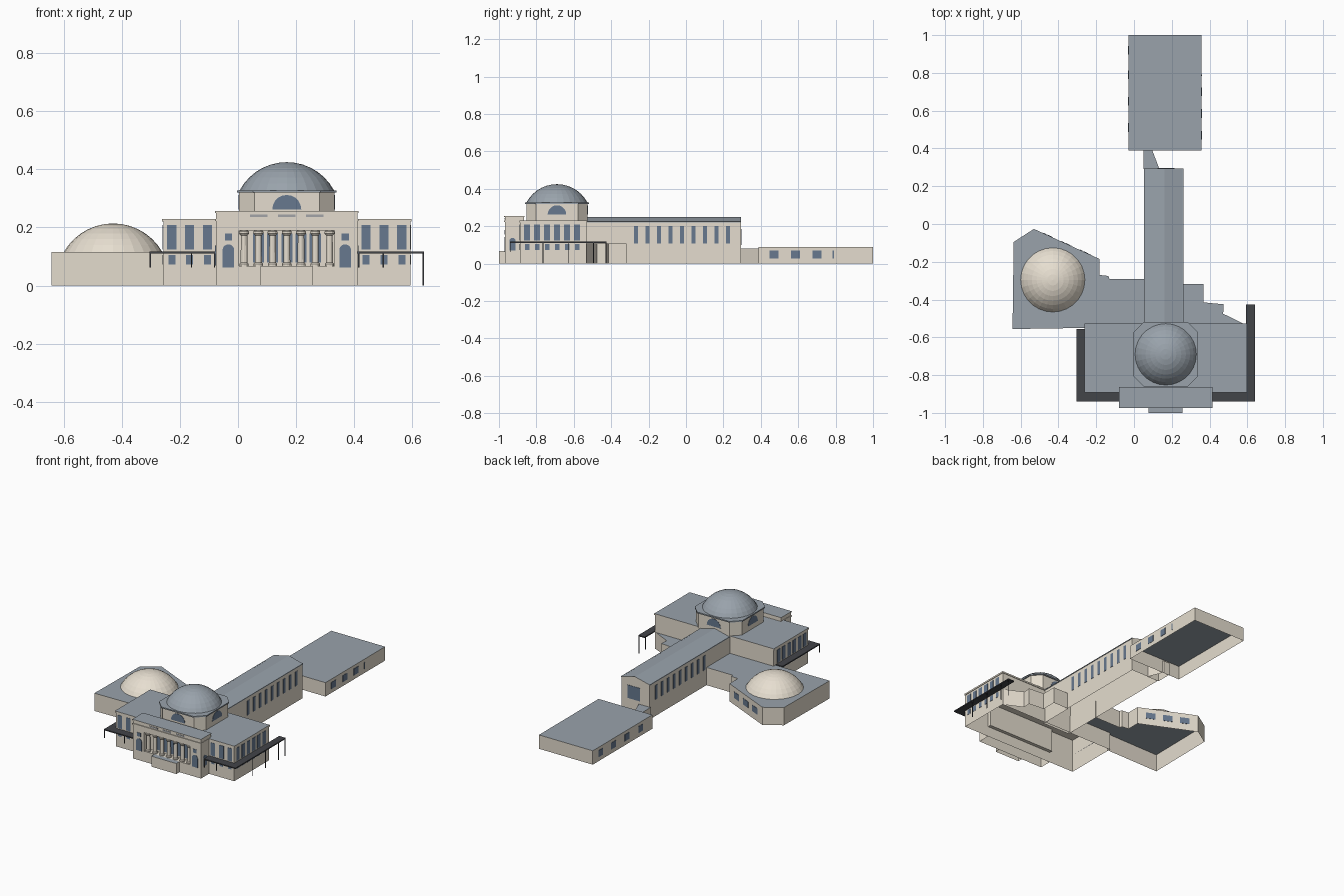
import bpy, bmesh, math
from mathutils import Vector, Matrix

old = bpy.data.objects.get("Cube")
if old:
    bpy.data.objects.remove(old, do_unlink=True)


def material(name, *rgb):
    m = bpy.data.materials.new(name)
    m.use_nodes = True
    m.diffuse_color = (*rgb, 1)
    m.node_tree.nodes["Principled BSDF"].inputs["Base Color"].default_value = (*rgb, 1)
    return m


STONE = material("limestone", 0.78, 0.72, 0.62)
ROOF = material("grey_roof", 0.32, 0.365, 0.41)
CREAM = material("cream_dome", 0.82, 0.755, 0.65)
GLASS = material("blue_glass", 0.135, 0.19, 0.275)
DARK = material("dark_metal", 0.055, 0.058, 0.066)
PANEL = material("grey_panel", 0.36, 0.37, 0.39)


def finish(name, bm, mats):
    bmesh.ops.recalc_face_normals(bm, faces=bm.faces[:])
    # Upward faces take the second material when there is one
    if len(mats) > 1:
        for f in bm.faces:
            f.normal_update()
            f.material_index = 1 if f.normal.z > 0.5 else 0
    mesh = bpy.data.meshes.new(name)
    bm.to_mesh(mesh)
    bm.free()
    for m in mats:
        mesh.materials.append(m)
    ob = bpy.data.objects.new(name, mesh)
    bpy.context.collection.objects.link(ob)


def extrude(bm, points, offset):
    face = bm.faces.new([bm.verts.new(p) for p in points])
    res = bmesh.ops.extrude_face_region(bm, geom=[face], use_keep_orig=True)
    new = [v for v in res["geom"] if isinstance(v, bmesh.types.BMVert)]
    bmesh.ops.translate(bm, verts=new, vec=offset)


def open_floor(bm):
    """Remove the ground face, leaving a hollow shell."""
    for f in [f for f in bm.faces if all(v.co.z == 0 for v in f.verts)]:
        bm.faces.remove(f)


def prism(name, outline, z0, z1, *mats):
    bm = bmesh.new()
    extrude(bm, [(x, y, z0) for x, y in outline], (0, 0, z1 - z0))
    open_floor(bm)
    finish(name, bm, mats)


def box(name, x0, x1, y0, y1, z0, z1, *mats):
    prism(name, [(x0, y0), (x1, y0), (x1, y1), (x0, y1)], z0, z1, *mats)


def panels(name, spots, angle, width, z0, z1, mat=GLASS, arch=False):
    """Thin plates on a wall whose outward normal points along angle."""
    n = Vector((math.cos(angle), math.sin(angle), 0))
    u = Vector((-n.y, n.x, 0))
    h = width / 2
    shape = [(-h, z0), (h, z0)]
    if arch:
        shape += [(h * math.cos(k * math.pi / 10), z1 - h + h * math.sin(k * math.pi / 10))
                  for k in range(11) if z1 - h > z0 or 0 < k < 10]
    else:
        shape += [(h, z1), (-h, z1)]
    bm = bmesh.new()
    for x, y in spots:
        o = Vector((x, y, 0)) + n * 0.0004
        extrude(bm, [o + u * a + Vector((0, 0, b)) for a, b in shape], n * 0.002)
    finish(name, bm, [mat])


def lathe(name, profile, centres, steps, mat):
    bm = bmesh.new()
    for x, y in centres:
        vs = [bm.verts.new((x + r, y, z)) for r, z in profile]
        es = [bm.edges.new(pair) for pair in zip(vs, vs[1:])]
        bmesh.ops.spin(bm, geom=vs + es, cent=(x, y, 0), axis=(0, 0, 1),
                       angle=math.tau, steps=steps)
    bmesh.ops.remove_doubles(bm, verts=bm.verts[:], dist=0.0002)
    finish(name, bm, [mat])


def dome(name, x, y, z, r, h, mat):
    R = (r * r + h * h) / (2 * h)
    top = math.asin(r / R)
    arc = [(R * math.sin(top * k / 7), z + h - R + R * math.cos(top * k / 7))
           for k in range(8)]
    lathe(name, arc, [(x, y)], 28, mat)


EAST, NORTH, WEST, SOUTH = 0, math.pi / 2, math.pi, -math.pi / 2
CX, CY = 0.168, -0.69

# Main block with cornice and flat roof
box("main_block", -0.257, 0.594, -0.887, -0.532, 0, 0.22, STONE)
box("main_cornice", -0.261, 0.598, -0.891, -0.528, 0.22, 0.23, STONE, ROOF)
for side, s, wall, facing in (("right", -1, -0.257, WEST), ("left", 1, 0.594, EAST)):
    front = [(CX + s * d, -0.887) for d in (0.273, 0.335, 0.396)]
    flank = [(wall, -0.85 + 0.0535 * k) for k in range(6)]
    for part, spots, a in (("front", front, SOUTH), ("flank", flank, facing)):
        panels(f"{side}_{part}_tall_windows", spots, a, 0.032, 0.124, 0.208)
        panels(f"{side}_{part}_low_windows", spots, a, 0.024, 0.072, 0.105)
    # Portico end walls and their windows
    x0, x1 = sorted((CX + s * 0.164, CX + s * 0.244))
    box(f"{side}_portico_wall", x0, x1, -0.968, -0.865, 0.068, 0.19, STONE)
    panels(f"{side}_arched_window", [(CX + s * 0.201, -0.968)], SOUTH, 0.04, 0.063, 0.142, arch=True)
    panels(f"{side}_small_window", [(CX + s * 0.201, -0.968)], SOUTH, 0.025, 0.155, 0.179)
    panels(f"{side}_portico_flank_window", [(CX + s * 0.244, -0.928)], facing, 0.034, 0.069, 0.138, arch=True)

# Portico with recessed colonnade
box("portico_base", -0.076, 0.412, -0.968, -0.887, 0, 0.068, STONE)
box("portico_back_wall", 0.004, 0.332, -0.925, -0.865, 0.068, 0.19, STONE)
box("portico_entablature", -0.076, 0.412, -0.968, -0.865, 0.19, 0.25, STONE)
box("portico_cornice", -0.079, 0.415, -0.973, -0.863, 0.222, 0.23, STONE)
box("portico_roof", -0.079, 0.415, -0.973, -0.863, 0.25, 0.256, STONE, ROOF)
box("front_steps", 0.077, 0.257, -1.0, -0.968, 0, 0.068, STONE, ROOF)
panels("portico_windows", [(CX + 0.049 * k, -0.925) for k in range(-2, 3)], SOUTH, 0.038, 0.08, 0.18)
panels("attic_panels", [(CX + 0.096 * k, -0.968) for k in (-1, 0, 1)], SOUTH, 0.06, 0.236, 0.245, PANEL)
column = [(0, 0.068), (0.016, 0.068), (0.016, 0.075), (0.012, 0.079),
          (0.011, 0.172), (0.017, 0.179), (0.017, 0.186), (0.013, 0.19), (0, 0.19)]
lathe("portico_columns", column, [(CX + 0.049 * k, -0.95) for k in range(-3, 4)], 12, STONE)


# Octagonal drum and main dome
def octagon(half, cut):
    c = half - cut
    return [(CX + x, CY + y) for x, y in (
        (-c, -half), (c, -half), (half, -c), (half, c),
        (c, half), (-c, half), (-half, c), (-half, -c))]


prism("drum", octagon(0.164, 0.052), 0.225, 0.32, STONE)
prism("drum_cornice", octagon(0.171, 0.055), 0.32, 0.328, ROOF)
dome("main_dome", CX, CY, 0.327, 0.163, 0.098, ROOF)
for label, a in (("left", EAST), ("back", NORTH), ("right", WEST), ("front", SOUTH)):
    spot = (CX + 0.164 * math.cos(a), CY + 0.164 * math.sin(a))
    panels(f"{label}_lunette", [spot], a, 0.1, 0.262, 0.312, arch=True)

# Long gabled hall
bm = bmesh.new()
gable = [(0.057, 0), (0.26, 0), (0.26, 0.225), (0.161, 0.25), (0.057, 0.225)]
extrude(bm, [(x, -0.55, z) for x, z in gable], (0, 0.843, 0))
open_floor(bm)
finish("long_hall", bm, [STONE, ROOF])
for label, x in (("right", 0.054), ("left", 0.257)):
    box(f"{label}_hall_eave", x, x + 0.006, -0.53, 0.294, 0.221, 0.226, ROOF)
for label, x, a in (("right", 0.057, WEST), ("left", 0.26, EAST)):
    panels(f"{label}_hall_windows", [(x, -0.267 + 0.0615 * k) for k in range(9)], a, 0.022, 0.107, 0.2)
panels("hall_end_window", [(0.17, 0.293)], NORTH, 0.09, 0.1, 0.185)

# Rear block and connecting link
prism("rear_link", [(0.05, 0.29), (0.135, 0.29), (0.095, 0.395), (0.05, 0.395)], 0, 0.08, STONE, ROOF)
box("rear_block", -0.03, 0.357, 0.388, 1.0, 0, 0.09, STONE, ROOF)
panels("rear_left_windows", [(0.357, y) for y in (0.47, 0.586, 0.70)], EAST, 0.047, 0.027, 0.07)
panels("rear_left_slit", [(0.357, 0.787)], EAST, 0.008, 0.027, 0.07)
panels("rear_right_windows", [(-0.03, y) for y in (0.51, 0.65, 0.79, 0.92)], WEST, 0.047, 0.027, 0.07)

# Side wing with low dome
prism("side_wing", [(-0.643, -0.556), (-0.25, -0.55), (-0.25, -0.535), (0.06, -0.535),
                    (0.06, -0.292), (-0.13, -0.292), (-0.135, -0.275), (-0.183, -0.27),
                    (-0.183, -0.185), (-0.53, -0.026), (-0.637, -0.095)],
      0, 0.115, STONE, ROOF)
dome("side_dome", -0.43, -0.296, 0.115, 0.17, 0.099, CREAM)
a, b = Vector((-0.183, -0.185)), Vector((-0.53, -0.026))
panels("side_wing_windows", [a.lerp(b, t) for t in (0.22, 0.5, 0.78)],
       math.atan2(a.x - b.x, b.y - a.y), 0.06, 0.045, 0.085)

# Stepped low annex behind the main block
prism("rear_annex", [(0.255, -0.535), (0.59, -0.533), (0.472, -0.475), (0.475, -0.425),
                     (0.368, -0.415), (0.368, -0.318), (0.255, -0.318)], 0, 0.108, STONE, ROOF)

# Canopies and their posts
prism("right_canopy", [(-0.305, -0.94), (-0.079, -0.94), (-0.079, -0.887), (-0.257, -0.887),
                       (-0.257, -0.556), (-0.305, -0.556)], 0.111, 0.118, DARK)
prism("left_canopy", [(0.412, -0.94), (0.64, -0.94), (0.64, -0.425), (0.594, -0.425),
                      (0.594, -0.887), (0.412, -0.887)], 0.111, 0.118, DARK)
bm = bmesh.new()
posts = [(x, -0.937, 0.062) for x in (-0.302, -0.16, -0.081, 0.416, 0.5)]
posts += [(0.638, y, 0) for y in (-0.765, -0.63, -0.495, -0.428)]
for x, y, z in posts:
    size = Matrix.Diagonal((0.004, 0.004, 0.112 - z, 1))
    bmesh.ops.create_cube(bm, size=1, matrix=Matrix.Translation((x, y, (z + 0.112) / 2)) @ size)
finish("canopy_posts", bm, [DARK])
